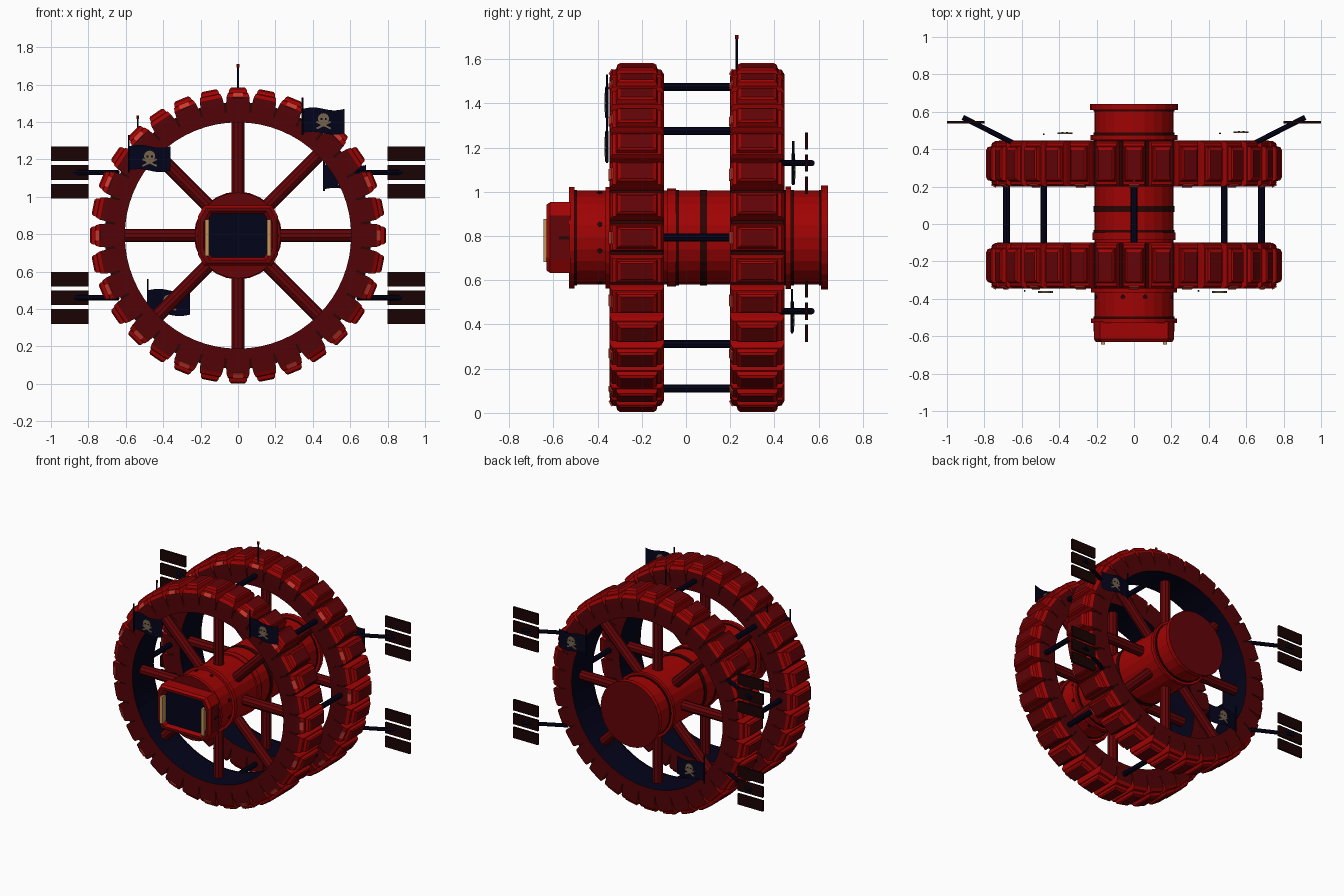
import bpy, bmesh, math
from mathutils import Vector, Matrix

cube = bpy.data.objects.get("Cube")
if cube:
    bpy.data.objects.remove(cube, do_unlink=True)

CZ = 0.793          # height of the hub axis
RINGS = {"front": -0.2225, "back": 0.3225}
TAU = math.tau


def material(name, *rgb):
    m = bpy.data.materials.new(name)
    m.use_nodes = True
    m.diffuse_color = (*rgb, 1)
    m.node_tree.nodes["Principled BSDF"].inputs["Base Color"].default_value = (*rgb, 1)
    return m


RED = material("bright red", 0.35, 0.001, 0.001)
MID = material("panel red", 0.125, 0.001, 0.002)
DARK = material("dark red", 0.085, 0.001, 0.002)
SEAM = material("seam maroon", 0.025, 0.001, 0.001)
NAVY = material("navy", 0.001, 0.001, 0.011)
BROWN = material("solar brown", 0.01, 0.001, 0.001)
GOLD = material("gold", 0.55, 0.3, 0.1)
LAMP = material("lamp red", 0.6, 0.04, 0.028)
BONE = material("bone", 0.18, 0.125, 0.075)


def finish(bm, name, *mats):
    bmesh.ops.remove_doubles(bm, verts=bm.verts, dist=1e-5)
    bmesh.ops.recalc_face_normals(bm, faces=bm.faces)
    mesh = bpy.data.meshes.new(name)
    bm.to_mesh(mesh)
    bm.free()
    for m in mats:
        mesh.materials.append(m)
    ob = bpy.data.objects.new(name, mesh)
    bpy.context.collection.objects.link(ob)
    return ob


def box(name, mat, lo, hi):
    bm = bmesh.new()
    lo, hi = Vector(lo), Vector(hi)
    bmesh.ops.create_cube(bm, size=1, matrix=Matrix.Translation((lo + hi) / 2)
                          @ Matrix.Diagonal((*(hi - lo), 1)))
    return finish(bm, name, mat)


def rod(name, mat, a, b, r, sides=8):
    a, b = Vector(a), Vector(b)
    bm = bmesh.new()
    turn = (b - a).to_track_quat('Z', 'Y').to_matrix().to_4x4()
    bmesh.ops.create_cone(bm, cap_ends=True, segments=sides, radius1=r, radius2=r,
                          depth=(b - a).length, matrix=Matrix.Translation((a + b) / 2) @ turn)
    return finish(bm, name, mat)


def polar(angle, r, y):
    return Vector((r * math.sin(angle), y, CZ + r * math.cos(angle)))


def lathe(name, profile, mats, slots, sides, closed=False):
    """Turn a (y, radius) profile around the hub axis; slots give each band's material."""
    bm = bmesh.new()
    loops = [[bm.verts.new(polar(TAU * i / sides, r, y)) for i in range(sides)]
             for y, r in profile]
    pairs = zip(loops, loops[1:] + loops[:1]) if closed else zip(loops, loops[1:])
    for k, (p, q) in enumerate(pairs):
        for i in range(sides):
            j = (i + 1) % sides
            bm.faces.new((p[i], p[j], q[j], q[i])).material_index = slots[k % len(slots)]
    if not closed:
        for end in (loops[0], loops[-1]):
            bm.faces.new(end).material_index = 1
    return finish(bm, name, *mats)


# Central hub with raised flanges and dark seams
profile = []
for y0, y1, r in [(-0.53, -0.505, 0.23), (-0.365, -0.335, 0.23), (-0.085, -0.045, 0.222),
                  (0.45, 0.475, 0.232), (0.61, 0.642, 0.235)]:
    profile += [(y0, 0.212), (y0, r), (y1, r), (y1, 0.212)]
lathe("hub", profile[1:-1], [RED, MID], [0], 24)
for y, half in [(-0.5, 0.006), (-0.33, 0.006), (-0.04, 0.008), (0.08, 0.016),
                (0.445, 0.006), (0.481, 0.008), (0.606, 0.005)]:
    lathe("hub_seam", [(y - half, 0.216), (y + half, 0.216)], [SEAM, SEAM], [0], 24)
for i in range(4):
    for s in (-1, 1):
        a = TAU * i / 4 + s * 0.29
        rod("hub_porthole", SEAM, polar(a, 0.2, -0.39), polar(a, 0.216, -0.39), 0.012)

# Cockpit: eight-sided body with a sunken pane, gold side strips and a waist seam
corners = [(0.215, 0.1), (0.182, 0.16)]
outline = corners + [(-x, z) for x, z in corners[::-1]]
outline += [(-x, -z) for x, z in outline]
bm = bmesh.new()
loops = [[bm.verts.new((x - math.copysign(shrink, x), y, CZ + z - math.copysign(shrink, z)))
          for x, z in outline]
         for shrink, y in [(0, -0.52), (0, -0.615), (0.012, -0.632), (0.03, -0.632), (0.042, -0.605)]]
for k, (p, q) in enumerate(zip(loops, loops[1:])):
    for i in range(8):
        j = (i + 1) % 8
        face = bm.faces.new((p[i], p[j], q[j], q[i]))
        upright = abs(p[i].co.x - p[j].co.x) < 1e-4
        face.material_index = 1 if k == 2 or (k == 0 and upright) else 0
bm.faces.new(loops[-1]).material_index = 2
finish(bm, "cockpit", RED, MID, NAVY)
for s in (-1, 1):
    x0, x1 = sorted((s * 0.155, s * 0.177))
    box("window_strip", GOLD, (x0, -0.644, CZ - 0.11), (x1, -0.602, CZ + 0.085))
box("cockpit_waist_seam", SEAM, (-0.217, -0.575, CZ - 0.008), (0.217, -0.505, CZ + 0.008))


def ring_modules(name, yc, count=32):
    """Chamfered blocks around a ring, each with a raised outer panel."""
    bm = bmesh.new()
    # radius, half depth, half width
    steps = [(0.64, 0.123, 0.057), (0.71, 0.123, 0.063), (0.74, 0.122, 0.061),
             (0.76, 0.11, 0.055), (0.762, 0.094, 0.05), (0.782, 0.088, 0.046),
             (0.79, 0.074, 0.037)]
    for i in range(count):
        a = TAU * i / count
        side = Vector((math.cos(a), 0, -math.sin(a)))
        rows = [[bm.verts.new(polar(a, r, yc + sy * d) + side * sx * w)
                 for sx, sy in ((-1, -1), (1, -1), (1, 1), (-1, 1))] for r, d, w in steps]
        for k, (p, q) in enumerate(zip(rows, rows[1:])):
            for c in range(4):
                n = (c + 1) % 4
                face = bm.faces.new((p[c], p[n], q[n], q[c]))
                face.material_index = 1 if k < 2 and c in (0, 2) else 0
        bm.faces.new(rows[-1]).material_index = 2
    return finish(bm, name, RED, DARK, MID)


for label, yc in RINGS.items():
    # Ring body: navy inner wall, dark grooves showing between the modules
    lathe(label + "_ring", [(yc - 0.118, 0.608), (yc - 0.118, 0.712),
                            (yc + 0.118, 0.712), (yc + 0.118, 0.608)],
          [SEAM, NAVY], [0, 0, 0, 1], 64, closed=True)
    for s in (-1, 1):
        y0, y1 = yc + s * 0.112, yc + s * 0.1225
        lathe(label + "_ring_lip", [(y0, 0.605), (y1, 0.605), (y1, 0.66), (y0, 0.66)],
              [DARK, NAVY], [1, 0, 0, 0], 64, closed=True)
    ring_modules(label + "_modules", yc)
    for i in range(8):
        a = TAU * i / 8
        rod(label + "_spoke", MID, polar(a, 0.19, yc), polar(a, 0.62, yc), 0.036, 10)
    # Lamps on the front shoulder of every second module
    for i in range(16):
        a = TAU * i / 16
        lamp = box("ring_lamp", LAMP, (-0.028, -0.004, -0.014), (0.028, 0.004, 0.014))
        lamp.matrix_world = (Matrix.Translation(polar(a, 0.75, yc - 0.118))
                             @ Matrix.Rotation(a, 4, 'Y') @ Matrix.Rotation(-0.5, 4, 'X'))

# Beams joining the two rings
for i in range(8):
    a = TAU * i / 8
    rod("ring_beam", NAVY, polar(a, 0.682, -0.12), polar(a, 0.682, 0.22), 0.018)

# Solar panels on angled arms
for s in (-1, 1):
    for zc in (1.13, 0.46):
        rod("panel_arm", NAVY, (s * 0.64, 0.43, zc), (s * 0.915, 0.57, zc), 0.014)
        for dz in (-0.1, 0, 0.1):
            x0, x1 = sorted((s * 0.8, s))
            box("solar_panel", BROWN, (x0, 0.538, zc + dz - 0.039), (x1, 0.552, zc + dz + 0.039))

# Antennas
for x, y, z0, z1 in [(0, 0.23, 1.55, 1.71), (-0.537, -0.16, 1.28, 1.435)]:
    rod("antenna", NAVY, (x, y, z0), (x, y, z1 - 0.015), 0.005, 6)
    rod("antenna_tip", RED, (x, y, z1 - 0.018), (x, y, z1), 0.008, 6)


def flag(x, y, z):
    """Cloth on a pole, billowing outward, with a skull emblem; x, z is the lower pole corner."""
    w, h, n = 0.225, 0.13, 12
    out = math.copysign(1, y)
    bm = bmesh.new()
    cols = []
    for i in range(n + 1):
        u = i / n
        off = Vector((x + w * u, y - out * 0.008 * math.cos(TAU * u),
                      z + 0.008 * math.sin(TAU * u)))
        cols.append([bm.verts.new(off), bm.verts.new(off + Vector((0, 0, h)))])
    for p, q in zip(cols, cols[1:]):
        bm.faces.new((p[0], q[0], q[1], p[1]))
    finish(bm, "flag_cloth", NAVY)
    rod("flag_pole", NAVY, (x, y, z - 0.01), (x, y, z + h + 0.06), 0.005, 6)
    cx, cy, cz = x + w / 2, y + out * 0.006, z + h / 2
    rod("skull_emblem", BONE, (cx, cy - 0.0045, cz + 0.012), (cx, cy + 0.0045, cz + 0.012), 0.03, 14)
    box("skull_jaw", BONE, (cx - 0.016, cy - 0.0045, cz - 0.027), (cx + 0.016, cy + 0.0045, cz))
    for s in (-1, 1):
        box("skull_eye", NAVY, (cx + s * 0.012 - 0.005, cy - 0.0049, cz + 0.006),
            (cx + s * 0.012 + 0.005, cy + 0.0049, cz + 0.015))
        bone = box("crossed_bone", BONE, (-0.042, -0.0045, -0.005), (0.042, 0.0045, 0.005))
        bone.matrix_world = Matrix.Translation((cx, cy, cz - 0.022)) @ Matrix.Rotation(s * 0.45, 4, 'Y')


for spot in [(0.345, -0.358, 1.34), (-0.585, -0.358, 1.14), (0.46, 0.485, 1.04), (-0.482, 0.48, 0.37)]:
    flag(*spot)
